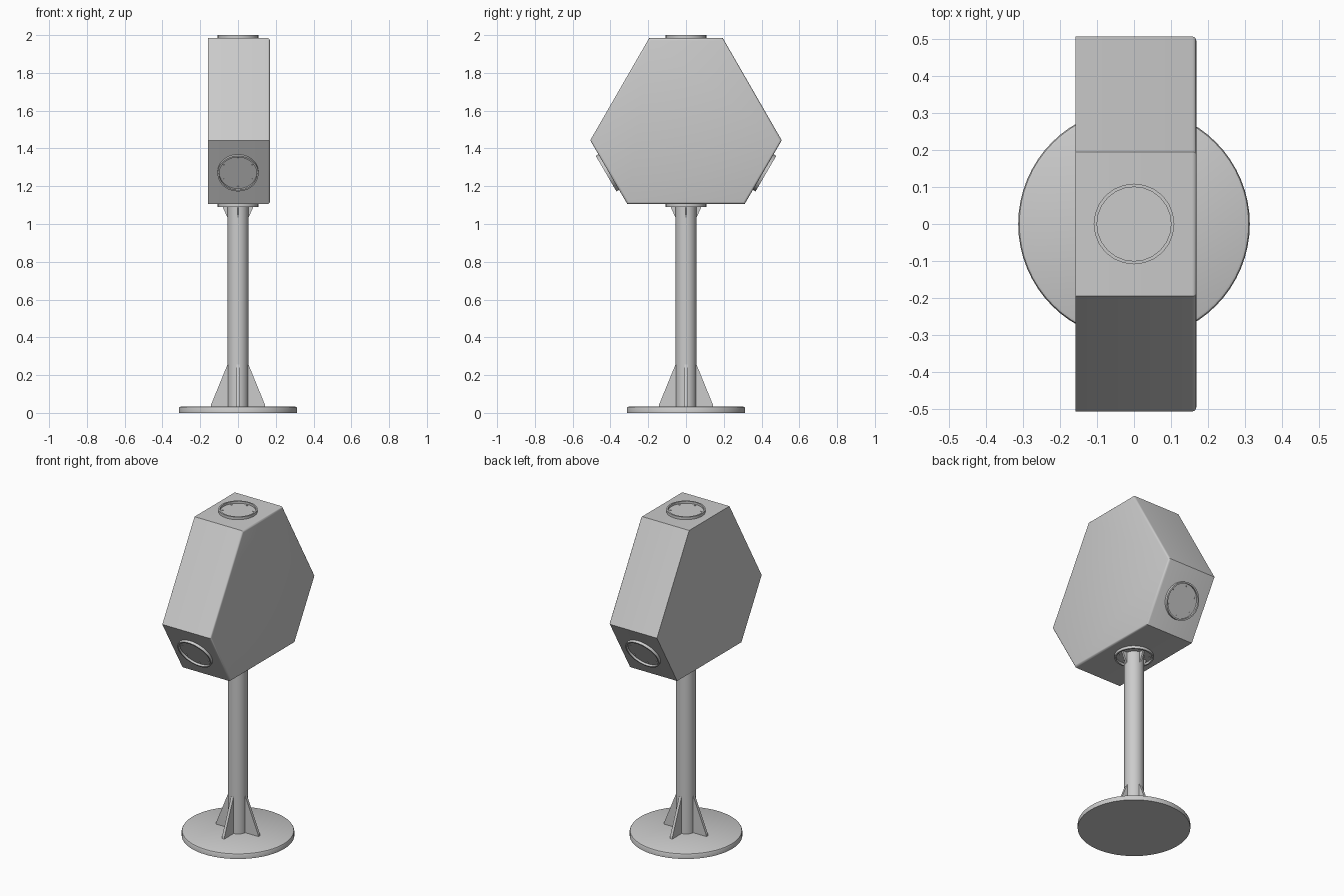
import bpy, bmesh, math
from mathutils import Matrix, Vector

old = bpy.data.objects.get("Cube")
if old:
    bpy.data.objects.remove(old, do_unlink=True)

grey = bpy.data.materials.new("light_grey")
grey.use_nodes = True
colour = (0.6, 0.6, 0.6, 1)
grey.diffuse_color = colour
grey.node_tree.nodes["Principled BSDF"].inputs["Base Color"].default_value = colour


def finish(name, bm, smooth=False):
    bmesh.ops.recalc_face_normals(bm, faces=bm.faces)
    mesh = bpy.data.meshes.new(name)
    bm.to_mesh(mesh)
    bm.free()
    mesh.materials.append(grey)
    ob = bpy.data.objects.new(name, mesh)
    bpy.context.collection.objects.link(ob)
    if smooth:
        bpy.ops.object.select_all(action='DESELECT')
        ob.select_set(True)
        bpy.context.view_layer.objects.active = ob
        bpy.ops.object.shade_smooth_by_angle(angle=math.radians(35))
    return ob


def prism(bm, outline, shift):
    """Extrude a flat outline along the shift vector."""
    face = bm.faces.new([bm.verts.new(p) for p in outline])
    out = bmesh.ops.extrude_face_region(bm, geom=[face])
    verts = [g for g in out["geom"] if isinstance(g, bmesh.types.BMVert)]
    bmesh.ops.translate(bm, verts=verts, vec=shift)
    return verts


def lathe(bm, profile, segments, matrix=Matrix()):
    """Spin (radius, height) points around z, closing both ends."""
    rings = []
    for r, z in profile:
        ring = []
        for i in range(segments):
            a = math.tau * i / segments
            ring.append(bm.verts.new(matrix @ Vector((r * math.cos(a), r * math.sin(a), z))))
        rings.append(ring)
    for low, high in zip(rings, rings[1:]):
        for i in range(segments):
            j = (i + 1) % segments
            bm.faces.new((low[i], low[j], high[j], high[i]))
    bm.faces.new(rings[0])
    bm.faces.new(rings[-1])


# Six-sided housing with one rounded cover edge
half = [(0.195, 1.984), (0.507, 1.443), (0.311, 1.106)]
outline = half + [(-y, z) for y, z in reversed(half)]
bm = bmesh.new()
cover = prism(bm, [(-0.158, y, z) for y, z in outline], (0.327, 0, 0))
rim = [e for e in bm.edges if all(v in cover for v in e.verts)]
bmesh.ops.bevel(bm, geom=rim, offset=0.012, segments=3, profile=0.5, affect='EDGES')
finish("housing", bm, True)

# Recessed round ports, each with six bolts
ports = {
    "top_port": ((0, 0, 1.984), (0, 0, 1)),
    "bottom_port": ((0, 0, 1.106), (0, 0, -1)),
    "front_port": ((0, -0.409, 1.2745), (0, -0.865, -0.503)),
    "back_port": ((0, 0.409, 1.2745), (0, 0.865, -0.503)),
}
for name, (centre, normal) in ports.items():
    n = Vector(normal).normalized()
    x = Vector((1, 0, 0))
    frame = Matrix((x, n.cross(x), n)).transposed().to_4x4()
    frame.translation = centre
    bm = bmesh.new()
    lathe(bm, [(0.109, -0.004), (0.109, 0.016), (0.1, 0.016), (0.1, 0.003)], 24, frame)
    for i in range(6):
        a = math.radians(30 + 60 * i)
        spot = Matrix.Translation((0.087 * math.cos(a), 0.087 * math.sin(a), 0))
        lathe(bm, [(0.005, 0), (0.005, 0.006)], 8, frame @ spot)
    finish(name, bm, True)

# Round base plate and column
bm = bmesh.new()
lathe(bm, [(0.313, 0), (0.313, 0.024), (0.310, 0.030), (0.304, 0.033)], 64)
finish("base_plate", bm, True)

bm = bmesh.new()
lathe(bm, [(0.055, 0.03), (0.055, 1.108)], 32)
finish("column", bm, True)


# Triangular gussets around both ends of the column
def gussets(name, points, thick):
    bm = bmesh.new()
    for i in range(4):
        start = len(bm.verts)
        prism(bm, [(r, -thick / 2, z) for r, z in points], (0, thick, 0))
        bm.verts.ensure_lookup_table()
        bmesh.ops.rotate(bm, verts=bm.verts[start:], cent=(0, 0, 0),
                         matrix=Matrix.Rotation(math.tau * i / 4, 3, 'Z'))
    finish(name, bm)


gussets("base_gussets", [(0.045, 0.03), (0.145, 0.03), (0.142, 0.045), (0.056, 0.255), (0.045, 0.255)], 0.016)
gussets("top_gussets", [(0.045, 1.105), (0.082, 1.105), (0.079, 1.085), (0.056, 1.035), (0.045, 1.035)], 0.012)
